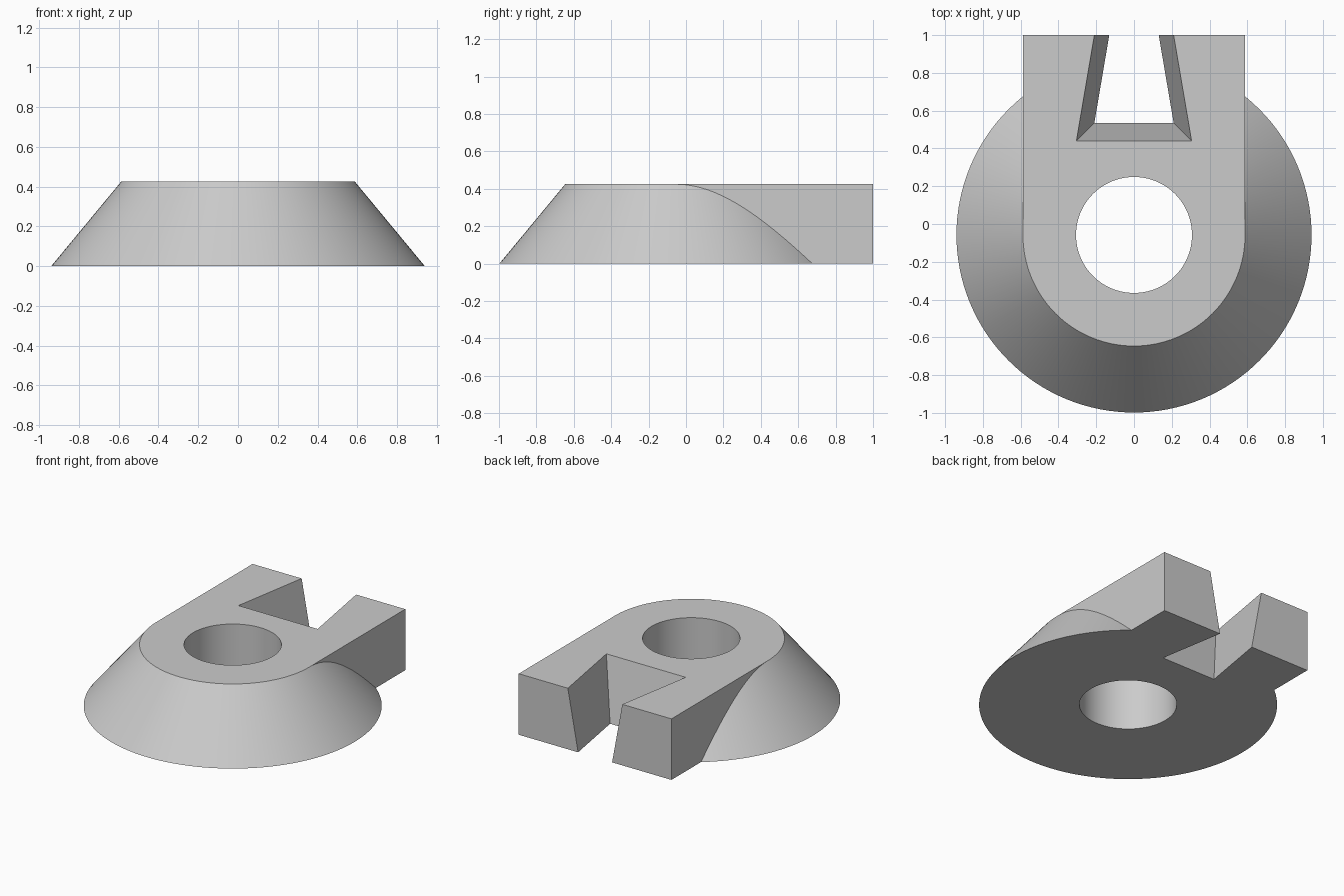
import bpy, bmesh, math

HEIGHT = 0.425
CENTRE_Y = -0.058
R_BASE, R_TOP, R_HOLE = 0.94, 0.588, 0.307

if "Cube" in bpy.data.objects:
    bpy.data.objects.remove(bpy.data.objects["Cube"], do_unlink=True)

grey = bpy.data.materials.new("plain grey")
grey.use_nodes = True
colour = (0.6, 0.6, 0.6, 1)
grey.diffuse_color = colour
grey.node_tree.nodes["Principled BSDF"].inputs["Base Color"].default_value = colour


def loft(name, bottom, top, z0, z1):
    """Solid between two outlines with the same number of points."""
    bm = bmesh.new()
    low = [bm.verts.new((x, y, z0)) for x, y in bottom]
    high = [bm.verts.new((x, y, z1)) for x, y in top]
    bm.faces.new(low[::-1])
    bm.faces.new(high)
    n = len(low)
    for i in range(n):
        j = (i + 1) % n
        bm.faces.new((low[i], low[j], high[j], high[i]))
    bmesh.ops.recalc_face_normals(bm, faces=bm.faces)
    mesh = bpy.data.meshes.new(name)
    bm.to_mesh(mesh)
    bm.free()
    mesh.materials.append(grey)
    obj = bpy.data.objects.new(name, mesh)
    bpy.context.collection.objects.link(obj)
    return obj


def circle(r, n=128):
    return [(r * math.cos(math.tau * i / n), CENTRE_Y + r * math.sin(math.tau * i / n))
            for i in range(n)]


def trapezoid(front_y, front_x, back_y, back_x):
    return [(-front_x, front_y), (front_x, front_y), (back_x, back_y), (-back_x, back_y)]


def combine(target, tool, operation):
    mod = target.modifiers.new(operation.lower(), 'BOOLEAN')
    mod.operation, mod.solver, mod.object = operation, 'EXACT', tool
    bpy.context.view_layer.objects.active = target
    bpy.ops.object.modifier_apply(modifier=mod.name)
    bpy.data.objects.remove(tool, do_unlink=True)


# Conical body with the straight arm running to the back
body = loft("conical_body", circle(R_BASE), circle(R_TOP), 0, HEIGHT)
arm_outline = trapezoid(CENTRE_Y, R_TOP, 1, R_TOP)
combine(body, loft("arm", arm_outline, arm_outline, 0, HEIGHT), 'UNION')

# Round through hole
combine(body, loft("hole_cutter", circle(R_HOLE), circle(R_HOLE), -0.1, HEIGHT + 0.1), 'DIFFERENCE')

# Dovetail slot with sloping walls, extended past every open side
def slot(z):
    t = z / HEIGHT
    front_y = 0.535 - 0.095 * t
    front_x = 0.21 + 0.095 * t
    end_y = 1.2
    return trapezoid(front_y, front_x, end_y, front_x - 0.17 * (end_y - front_y))

low, high = -0.1, HEIGHT + 0.1
combine(body, loft("slot_cutter", slot(low), slot(high), low, high), 'DIFFERENCE')

# Smooth round walls, crisp edges
bpy.ops.object.select_all(action='DESELECT')
body.select_set(True)
bpy.context.view_layer.objects.active = body
bpy.ops.object.shade_smooth_by_angle(angle=math.radians(25))
